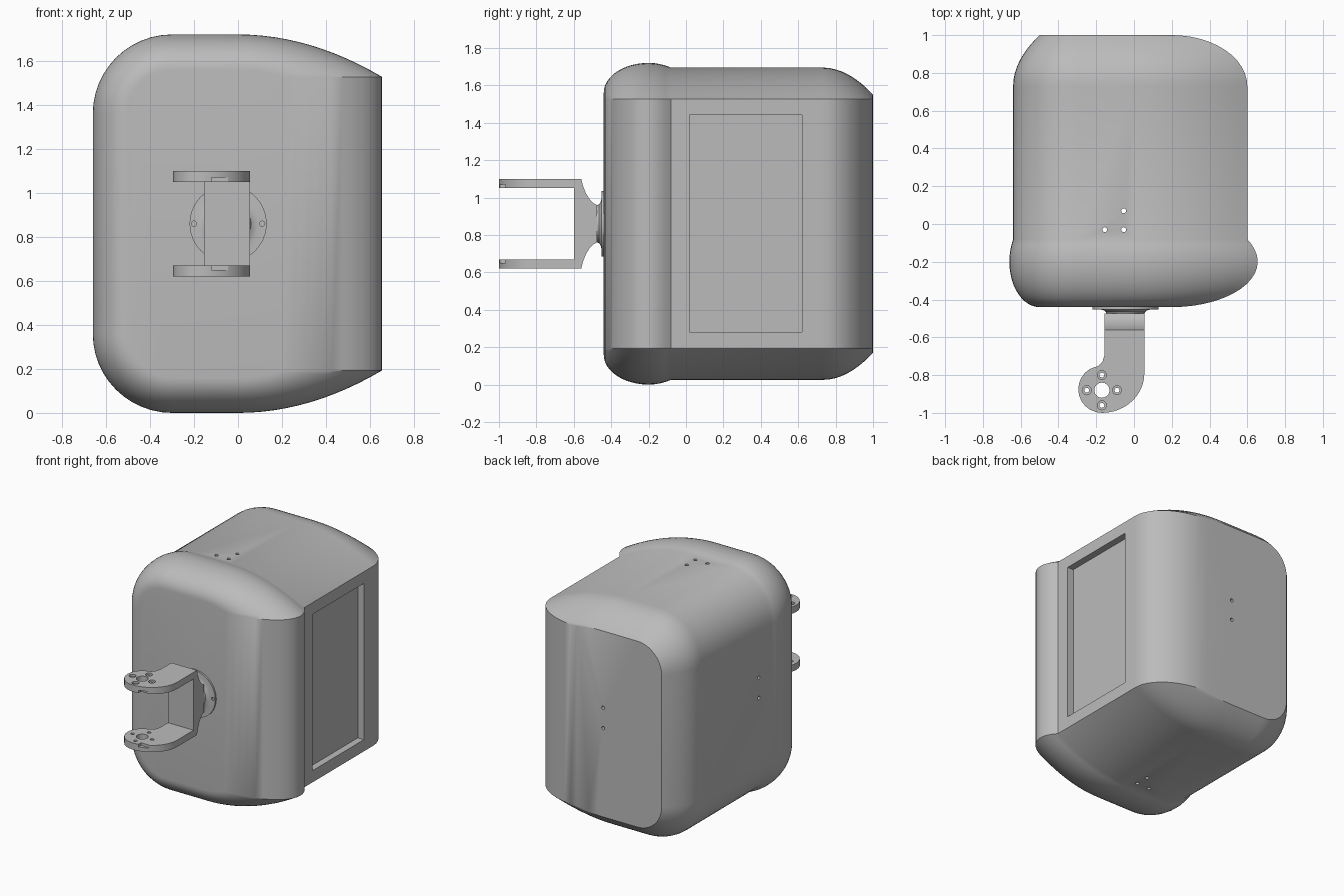
import bpy, bmesh
from math import sin, cos, pi, radians
from mathutils import Matrix, Vector

cube = bpy.data.objects.get("Cube")
if cube:
    bpy.data.objects.remove(cube, do_unlink=True)

grey = bpy.data.materials.new("plain grey")
grey.use_nodes = True
grey.diffuse_color = (0.5, 0.5, 0.5, 1)
grey.node_tree.nodes["Principled BSDF"].inputs["Base Color"].default_value = (0.5, 0.5, 0.5, 1)

MID = 0.86  # height of the horizontal symmetry plane


def make(name, bm):
    bmesh.ops.recalc_face_normals(bm, faces=bm.faces)
    me = bpy.data.meshes.new(name)
    bm.to_mesh(me)
    bm.free()
    me.materials.append(grey)
    ob = bpy.data.objects.new(name, me)
    bpy.context.collection.objects.link(ob)
    return ob


def loft(name, rings):
    """Skin a series of closed rings and cap both ends."""
    bm = bmesh.new()
    loops = [[bm.verts.new(p) for p in ring] for ring in rings]
    n = len(loops[0])
    for a, b in zip(loops, loops[1:]):
        for i in range(n):
            j = (i + 1) % n
            bm.faces.new((a[i], a[j], b[j], b[i]))
    bm.faces.new(loops[0])
    bm.faces.new(loops[-1])
    return make(name, bm)


def rod(centre, axis, radius, length, sides=20):
    bm = bmesh.new()
    turn = Vector((0, 0, 1)).rotation_difference(Vector(axis)).to_matrix().to_4x4()
    bmesh.ops.create_cone(bm, cap_ends=True, segments=sides, radius1=radius, radius2=radius,
                          depth=length, matrix=Matrix.Translation(centre) @ turn)
    return make("cutter", bm)


def block(low, high):
    low, high = Vector(low), Vector(high)
    bm = bmesh.new()
    bmesh.ops.create_cube(bm, size=1, matrix=Matrix.Translation((low + high) / 2)
                          @ Matrix.Diagonal((*(high - low), 1)))
    return make("cutter", bm)


def activate(ob):
    bpy.ops.object.select_all(action='DESELECT')
    ob.select_set(True)
    bpy.context.view_layer.objects.active = ob


def cut(ob, cutter, operation='DIFFERENCE'):
    cutter.hide_render = True
    mod = ob.modifiers.new("cut", 'BOOLEAN')
    mod.operation, mod.solver, mod.object = operation, 'EXACT', cutter
    activate(ob)
    bpy.ops.object.modifier_apply(modifier=mod.name)
    bpy.data.objects.remove(cutter, do_unlink=True)


def smooth(ob, angle=28):
    activate(ob)
    bpy.ops.object.shade_smooth_by_angle(angle=radians(angle))


# Housing: cross-sections swept from front to back
def section(y, left, right, top):
    r = -0.3 - left
    upper = [(right + (0 - right) * i / 12,
              top - (top - 1.527) * (1 - i / 12) ** 2) for i in range(13)]
    upper += [(-0.3 - r * sin(a), top - r + r * cos(a))
              for a in [pi / 2 * i / 12 for i in range(13)]]
    lower = [(x, 2 * MID - z) for x, z in reversed(upper)]
    return [(x, y, z) for x, z in upper + lower]


stations = []
for i in range(12, -1, -1):  # rounded front lip
    a = pi / 2 * i / 12
    c = 1 - cos(a)
    stations.append((-0.2 - 0.24 * sin(a), -0.66 + 0.16 * c, 0.655 - 0.455 * c, 1.72 - 0.16 * c))
for i in range(1, 5):  # lip narrows to the main shell
    t = (i / 4) ** 2
    stations.append((-0.2 + 0.03 * i, -0.66 + 0.02 * t, 0.655 - 0.055 * t, 1.72 - 0.025 * t))
for i in range(13):  # rounded back
    a = pi / 2 * i / 12
    t = sin(a)
    stations.append((0.73 + 0.27 * t, -0.64 + 0.14 * t * t, 0.6 - 0.4 * (1 - cos(a)),
                     1.695 - 0.145 * t * t))
housing = loft("housing", [section(*s) for s in stations])

# Recessed side panel and screw holes
cut(housing, block((0.55, 0.02, 0.28), (0.8, 0.62, 1.44)))
for x, y in ((-0.055, 0.07), (-0.155, -0.03), (-0.055, -0.03)):
    cut(housing, rod((x, y, MID), (0, 0, 1), 0.013, 3, 12))
for z in (0.83, 0.98):
    cut(housing, rod((-0.02, 1, z), (0, 1, 0), 0.013, 0.1, 12))
    cut(housing, rod((-0.64, 0.06, z + 0.03), (1, 0, 0), 0.013, 0.1, 12))
smooth(housing)

# Round mounting flange with a flared neck
NX = -0.045
profile = [(0.1, -0.56), (0.1, -0.475), (0.104, -0.465), (0.115, -0.457), (0.135, -0.452),
           (0.175, -0.452), (0.175, -0.43)]
flange = loft("mounting_flange", [[(NX + r * cos(2 * pi * i / 48), y, MID + r * sin(2 * pi * i / 48))
                                   for i in range(48)] for r, y in profile])
for side in (-1, 1):
    cut(flange, rod((NX + side * 0.155, -0.45, MID), (0, 1, 0), 0.012, 0.1, 12))
smooth(flange)

# Fork web: waisted profile extruded across x
half = [(-0.6, 0.24), (-0.56, 0.24), (-0.55, 0.2), (-0.535, 0.163), (-0.515, 0.13),
        (-0.495, 0.11), (-0.475, 0.1)]
outline = half + [(y, -z) for y, z in reversed(half)]
web = loft("fork_web", [[(x, y, MID + z) for y, z in outline] for x in (-0.155, 0.055)])

# Fork prongs: offset rounded ears with a bearing hole and four screws
PX, PY = -0.17, -0.88
ear = [(0.055, -0.59)]
ear += [(PX + 0.225 * cos(a), -0.79 - 0.21 * sin(a)) for a in [pi / 2 * i / 12 for i in range(13)]]
ear += [(PX + 0.125 * cos(a), -0.875 + 0.125 * sin(a))
        for a in [radians(-90 - 15 * i) for i in range(1, 11)]]
ear += [(-0.19, -0.752), (-0.167, -0.73), (-0.155, -0.69), (-0.155, -0.59)]
for name, side in (("upper_prong", 1), ("lower_prong", -1)):
    inner, outer = MID + side * 0.19, MID + side * 0.24
    prong = loft(name, [[(x, y, z) for x, y in ear] for z in (inner, outer)])
    cut(prong, rod((PX, PY, inner), (0, 0, 1), 0.04, 0.3, 32))
    for i in range(4):
        x, y = PX + 0.08 * cos(i * pi / 2), PY + 0.08 * sin(i * pi / 2)
        cut(prong, rod((x, y, inner), (0, 0, 1), 0.013, 0.3, 16))
        cut(prong, rod((x, y, outer), (0, 0, 1), 0.024, 0.03, 16))
    # small notch at the tip
    z1, z2 = sorted((inner - side * 0.02, inner + side * 0.02))
    cut(prong, block((-0.12, -1.1, z1), (-0.04, -0.965, z2)))
    smooth(prong)
smooth(web)
